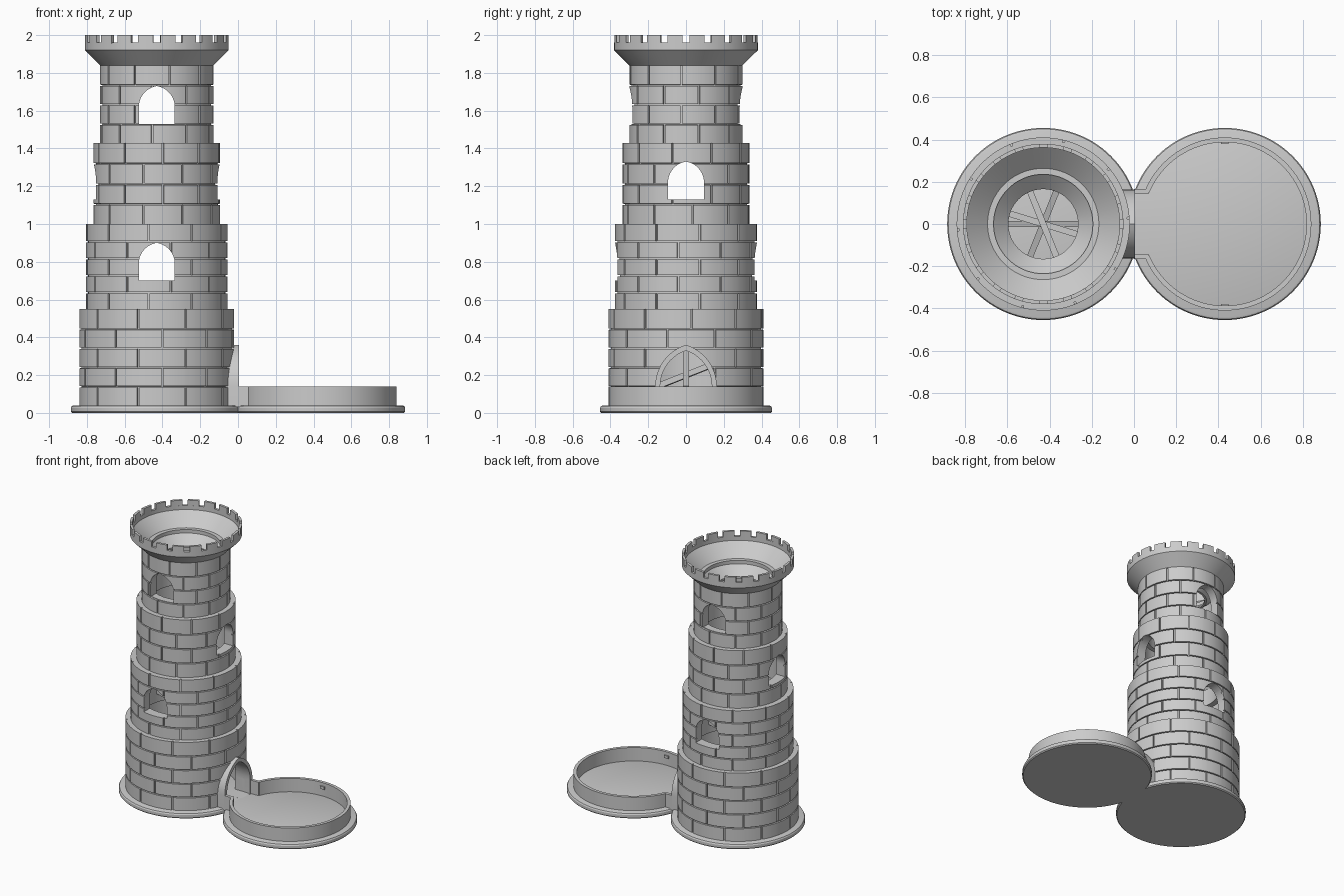
import bpy, bmesh
from math import pi, sin, cos, atan2, sqrt, radians
from mathutils import Vector

if "Cube" in bpy.data.objects:
    bpy.data.objects.remove(bpy.data.objects["Cube"])

TX, DX = -0.43, 0.43          # tower and tray centres


def make(name, verts, faces, smooth=True):
    me = bpy.data.meshes.new(name)
    me.from_pydata(verts, [], faces)
    bm = bmesh.new()
    bm.from_mesh(me)
    bmesh.ops.recalc_face_normals(bm, faces=bm.faces)
    bm.to_mesh(me)
    bm.free()
    ob = bpy.data.objects.new(name, me)
    bpy.context.collection.objects.link(ob)
    if smooth:
        shade(ob)
    return ob


def activate(ob):
    bpy.ops.object.select_all(action='DESELECT')
    ob.select_set(True)
    bpy.context.view_layer.objects.active = ob


def shade(ob):
    activate(ob)
    bpy.ops.object.shade_smooth_by_angle(angle=radians(25))


def loops(name, rings, wrap, caps=False):
    """Skin equal-length closed rings; wrap joins last ring to first."""
    n = len(rings[0])
    verts = [p for r in rings for p in r]
    faces = []
    for i in range(len(rings) if wrap else len(rings) - 1):
        a, b = i * n, (i + 1) % len(rings) * n
        faces += [(a + j, a + (j + 1) % n, b + (j + 1) % n, b + j) for j in range(n)]
    if caps:
        faces += [tuple(range(n)), tuple(range(len(verts) - n, len(verts)))]
    return make(name, verts, faces)


def lathe(name, cx, prof, wrap, n=96):
    rings = [[(cx + r * cos(2 * pi * j / n), r * sin(2 * pi * j / n), z) for j in range(n)]
             for r, z in prof]
    return loops(name, rings, wrap, not wrap)


def arc(name, cx, r0, r1, z0, z1, a0, a1, n):
    """Curved block covering the angles a0 to a1."""
    rings = []
    for i in range(n + 1):
        a = a0 + (a1 - a0) * i / n
        rings.append([(cx + r * cos(a), r * sin(a), z)
                      for r, z in ((r0, z0), (r1, z0), (r1, z1), (r0, z1))])
    return loops(name, rings, False, True)


def gothic(w, z0, spring, rise, n=10):
    """Pointed arch outline as (across, z) points."""
    c = (rise * rise - w * w) / (2 * w)
    top = atan2(rise, c)
    right = [(-c + (w + c) * cos(top * i / n), spring + (w + c) * sin(top * i / n))
             for i in range(n + 1)]
    left = [(-u, z) for u, z in reversed(right[:-1])]
    return [(w, z0)] + right + left + [(-w, z0)]


def arch_cutter(outline, along_x, lo, hi):
    rings = [[(d, u, z) if along_x else (TX + u, d, z) for u, z in outline] for d in (lo, hi)]
    ob = loops("cutter", rings, False, True)
    ob.hide_render = True
    return ob


def cut(ob, cutter):
    m = ob.modifiers.new("opening", 'BOOLEAN')
    m.operation = 'DIFFERENCE'
    m.solver = 'EXACT'
    m.object = cutter
    activate(ob)
    bpy.ops.object.modifier_apply(modifier=m.name)
    bpy.data.objects.remove(cutter)
    shade(ob)


def brick_tier(name, R, bore, z0, z1, rows, phase, N=10, g=0.012):
    """Hollow cylinder whose outside carries grooves of a running brick bond."""
    w, e = 0.005 / R, 0.001 / R
    cols, step = [], pi / N
    for j in range(2 * N):
        a = j * step + phase
        cols += [(a - w, -1), (a - w + e, j % 2), (a + w - e, j % 2), (a + w, -1)]
        cols += [(a + w + (step - 2 * w) * k / 5, -1) for k in range(1, 5)]
    h = (z1 - z0) / rows
    levels = []
    for i in range(rows):
        b, t = z0 + i * h, z0 + (i + 1) * h
        if i == rows - 1:
            levels += [(b, i, 0), (t, i, 0)]
        else:
            levels += [(b, i, 0), (t - .008, i, 0), (t - .007, i, 1), (t - .001, i, 1)]
    rings = []
    for z, i, groove in levels:
        ring = []
        for a, par in cols:
            r = R - g if groove or par == i % 2 else R
            ring.append((TX + r * cos(a), r * sin(a), z))
        rings.append(ring)
    for z in (z1, z0):
        rings.append([(TX + bore * cos(a), bore * sin(a), z) for a, _ in cols])
    return loops(name, rings, True)


def box(name, x0, x1, y0, y1, z0, z1):
    rings = [[(x0, y0, z), (x1, y0, z), (x1, y1, z), (x0, y1, z)] for z in (z0, z1)]
    return loops(name, rings, False, True)


def bar(name, p, q, w=0.03):
    """Square beam between two points."""
    p, q = Vector(p), Vector(q)
    d = (q - p).normalized()
    s = d.cross(Vector((0, 0, 1))).normalized() * w / 2
    u = s.cross(d).normalized() * w / 2
    return loops(name, [[tuple(c + a * s + b * u) for a, b in ((-1, -1), (1, -1), (1, 1), (-1, 1))]
                        for c in (p, q)], False, True)


# Round bases with softened rims
for name, cx in (("tower_base", TX), ("tray_base", DX)):
    lathe(name, cx, [(.448, 0), (.455, .007), (.455, .027), (.450, .036), (.440, .04)], False)

# Four stacked brick tiers
tier1 = brick_tier("tier_1", .41, .34, .04, .55, 5, .07)
tier2 = brick_tier("tier_2", .375, .305, .55, 1.0, 5, .2)
tier3 = brick_tier("tier_3", .335, .265, 1.0, 1.43, 4, .1)
tier4 = brick_tier("tier_4", .30, .235, 1.43, 1.84, 4, .23)

# Pointed windows running through the upper tiers, and the door
cut(tier2, arch_cutter(gothic(.095, .70, .79, .11), False, -.6, .6))
cut(tier3, arch_cutter(gothic(.095, 1.13, 1.22, .11), True, TX - .6, TX + .6))
cut(tier4, arch_cutter(gothic(.095, 1.53, 1.62, .11), False, -.6, .6))
cut(tier1, arch_cutter(gothic(.137, .0405, .14, .19), True, -.30, .1))

# Door surround reaching toward the tray
outer, inner = gothic(.163, .03, .14, .22), gothic(.137, .03, .14, .19)
sections = [[(x, u, z) for u, z in o] for o, x in
            ((outer, -.085), (outer, .005), (inner, .005), (inner, -.085))]
n = len(outer)
faces = []
for i in range(4):
    a, b = i * n, (i + 1) % 4 * n
    faces += [(a + j, a + j + 1, b + j + 1, b + j) for j in range(n - 1)]
faces += [(0, n, 2 * n, 3 * n), (n - 1, 2 * n - 1, 3 * n - 1, 4 * n - 1)]
make("door_surround", [p for s in sections for p in s], faces)

# Flared crown with the funnel inside
lathe("crown_funnel", TX, [(.28, 1.84), (.30, 1.84), (.38, 1.92), (.38, 1.96), (.362, 1.96),
                           (.362, 1.93), (.165, 1.75), (.165, 1.738), (.18, 1.738), (.25, 1.80),
                           (.25, 1.84)], True)

# Battlements
M = 20
for i in range(M):
    a, half = 2 * pi * (i + .5) / M, pi / M - .05
    arc(f"merlon_{i + 1}", TX, .362, .38, 1.955, 2.0, a - half, a + half, 4)

# Crossed tumbling bars inside the shaft
bar("bar_1", (TX - .31, 0, .40), (TX + .25, 0, .13))
for k, (ang, z, rise, L) in enumerate(((68, .20, .11, .30), (-17, .63, .0, .31),
                                       (112, 1.03, .0, .275))):
    c, s = cos(radians(ang)) * L, sin(radians(ang)) * L
    bar(f"bar_{k + 2}", (TX - c, -s, z - rise), (TX + c, s, z + rise))

# Tray wall, open toward the door, with short passage walls
gap = radians(22.5)
arc("tray_wall", DX, .387, .41, .03, .14, -pi + gap, pi - gap, 84)
for side in (-1, 1):
    ys = sorted((side * .142, side * .165))
    box("passage_wall", .0, .068, ys[0], ys[1], .03, .14)
    yn = sorted((side * .378, side * .392))
    box("tray_nub", DX - .018, DX + .018, yn[0], yn[1], .095, .115)
